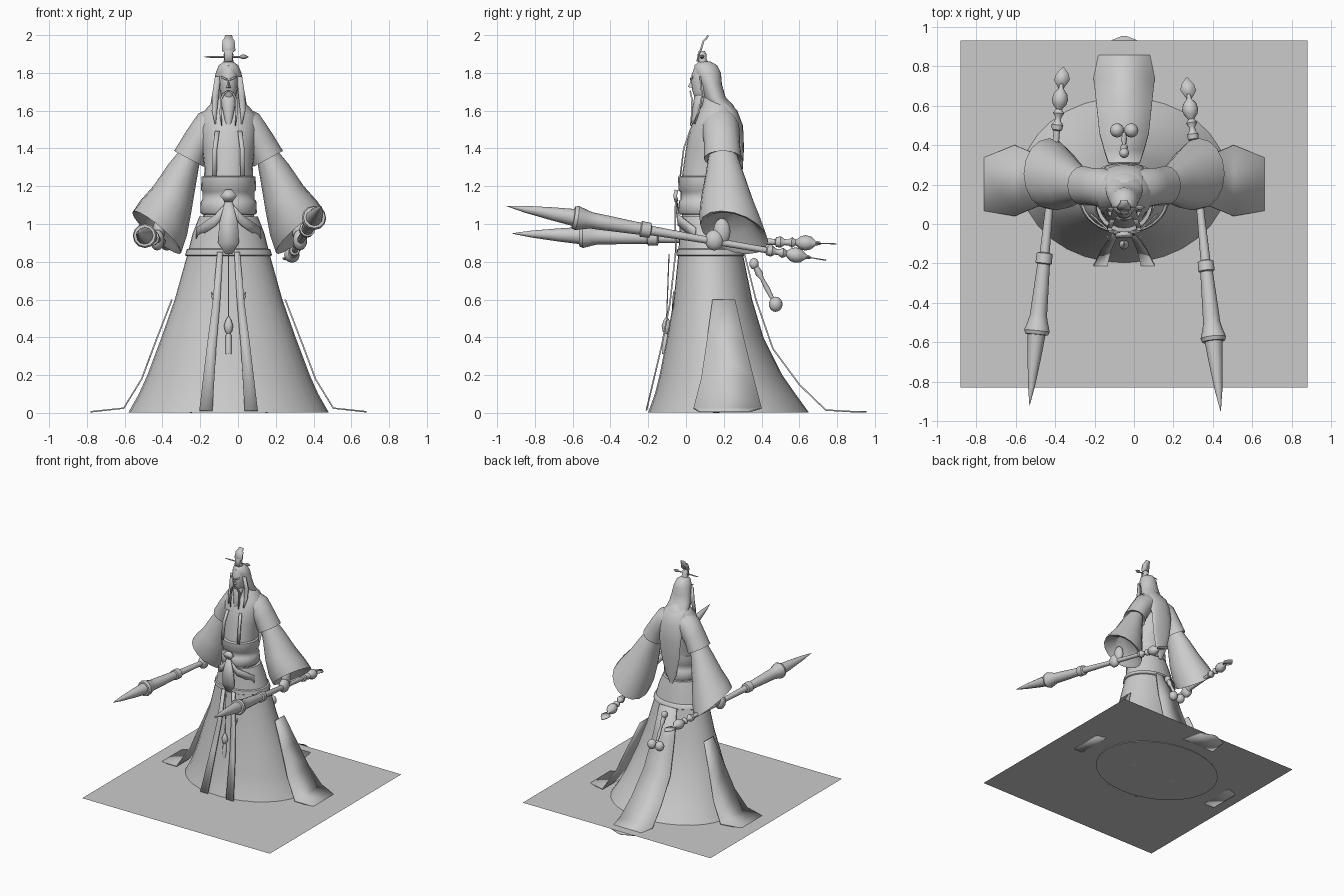
import bpy, math
from mathutils import Vector as V

CX = -0.05  # figure's centre line
mat = bpy.data.materials.new("stone grey")
mat.diffuse_color = (0.6, 0.6, 0.6, 1)


def make(name, verts, faces, angle=50):
    me = bpy.data.meshes.new(name)
    me.from_pydata([tuple(v) for v in verts], [], faces)
    me.materials.append(mat)
    ob = bpy.data.objects.new(name, me)
    bpy.context.collection.objects.link(ob)
    bpy.ops.object.select_all(action='DESELECT')
    ob.select_set(True)
    bpy.context.view_layer.objects.active = ob
    bpy.ops.object.mode_set(mode='EDIT')
    bpy.ops.mesh.select_all(action='SELECT')
    bpy.ops.mesh.normals_make_consistent(inside=False)
    bpy.ops.object.mode_set(mode='OBJECT')
    bpy.ops.object.shade_smooth_by_angle(angle=math.radians(angle))
    return ob


def loft(name, rings, n=24, angle=50):
    """Skin elliptical rings given as (centre, U, V)."""
    verts, faces = [], []
    for c, u, w in rings:
        for i in range(n):
            a = math.tau * i / n
            verts.append(V(c) + V(u) * math.cos(a) + V(w) * math.sin(a))
    for k in range(len(rings) - 1):
        for i in range(n):
            j = (i + 1) % n
            faces.append((k*n + i, k*n + j, k*n + n + j, k*n + n + i))
    faces.append(tuple(range(n)))
    faces.append(tuple(range((len(rings) - 1) * n, len(rings) * n)))
    return make(name, verts, faces, angle)


def stack(name, rows, n=24, x=CX):
    """Horizontal rings from (z, half width, front y, back y)."""
    return loft(name, [((x, (f + b) / 2, z), (r, 0, 0), (0, (b - f) / 2, 0)) for z, r, f, b in rows], n)


def lathe(name, start, end, profile, n=12):
    """Round part along an axis from (distance, radius)."""
    d = (V(end) - V(start)).normalized()
    u = d.cross(V((0, 0, 1))).normalized()
    w = u.cross(d)
    return loft(name, [(V(start) + d * t, u * r, w * r) for t, r in profile], n, 35)


def strip(name, rows, axis=(1, 0, 0), thick=0.008):
    """Cloth band through (x, y, z, half width)."""
    verts = []
    for x, y, z, h in rows:
        verts += [V((x, y, z)) - V(axis) * h, V((x, y, z)) + V(axis) * h]
    ob = make(name, verts, [(2*i, 2*i+1, 2*i+3, 2*i+2) for i in range(len(rows) - 1)])
    m = ob.modifiers.new("thickness", 'SOLIDIFY')
    m.thickness, m.offset = thick, 0
    return ob


def ball(name, c, r):
    return loft(name, [((c[0], c[1], c[2] - r[2] * math.cos(math.pi * k / 10)),
                        (max(r[0] * math.sin(math.pi * k / 10), 1e-4), 0, 0),
                        (0, max(r[1] * math.sin(math.pi * k / 10), 1e-4), 0)) for k in range(11)], 16)


# Base sheet
make("ground_sheet", [(-.88, -.83, .012), (.88, -.83, .012), (.88, .93, .012), (-.88, .93, .012)], [(0, 1, 2, 3)])

# Robe: skirt, torso, belt, hip cord
stack("skirt", [(.003, .53, -.2, .65), (.1, .475, -.165, .58), (.2, .43, -.14, .51), (.4, .355, -.1, .41),
                (.6, .285, -.065, .35), (.85, .215, -.04, .3), (.95, .19, -.035, .28), (1.04, .155, -.03, .26)], 32)
stack("torso", [(1.0, .135, -.02, .24), (1.22, .13, -.025, .245), (1.3, .128, -.015, .26), (1.4, .14, 0, .28),
                (1.5, .155, .02, .285), (1.58, .145, .055, .275), (1.63, .1, .085, .25), (1.69, .05, .09, .19)])
stack("belt", [(1.05, .14, -.03, .25), (1.06, .15, -.04, .255), (1.12, .147, -.038, .252), (1.13, .138, -.03, .245),
               (1.17, .138, -.03, .245), (1.18, .146, -.04, .25), (1.25, .143, -.042, .25), (1.255, .125, -.02, .24)])
stack("hip_cord", [(.83, .222, -.043, .306), (.835, .23, -.05, .312), (.865, .222, -.048, .306), (.87, .21, -.04, .298)], 32)
for s in (-1, 1):
    # Lapels, waist chevron and front hanging ribbons
    strip("lapel", [(CX + s*.075, -.03, 1.255, .012), (CX + s*.072, -.012, 1.4, .012), (CX + s*.06, .02, 1.49, .012)])
    strip("waist_chevron", [(CX, -.05, 1.1, .03), (CX + s*.07, -.04, 1.02, .03), (CX + s*.17, .05, .95, .03)], (0, 0, 1))
    strip("front_ribbon", [(CX + s*.045, -.055, .85, .015), (CX + s*.065, -.085, .58, .02),
                           (CX + s*.09, -.13, .35, .025), (CX + s*.12, -.21, .012, .035)])
    strip("slant_ribbon", [(CX + s*.06, -.07, .55, .012), (CX + s*.09, -.065, .63, .012)], (0, 0, 1))
    # Side trailing sash
    strip("side_sash", [(CX + s*.3, .2, .6, .06), (CX + s*.385, .21, .38, .1), (CX + s*.46, .22, .18, .14),
                        (CX + s*.555, .22, .025, .18), (CX + s*.73, .2, .006, .13)], (0, 1, 0))
    # Shoe
    ball("shoe", (CX + s*.2, .16, .04), (.045, .14, .04))
strip("waist_tab", [(CX, -.055, 1.12, .02), (CX, -.058, 1.0, .05), (CX, -.055, .9, .055), (CX, -.055, .845, .02)])
strip("belt_knot", [(CX, -.05, 1.18, .015), (CX, -.058, 1.15, .045), (CX, -.05, 1.12, .02)], thick=.02)
strip("back_sash", [(CX, .31, .84, .08), (CX, .37, .6, .1), (CX, .46, .34, .125), (CX, .6, .15, .14),
                    (CX, .74, .015, .155), (CX, .91, .005, .12), (CX, .955, .005, .01)])

# Front tassel
lathe("front_tassel", (CX, -.09, .84), (CX, -.11, .3),
      [(0, .003), (.33, .003), (.35, .015), (.38, .025), (.41, .018), (.42, .01), (.43, .015), (.53, .017)])

# Back cord with two hanging balls
ball("cord_bead", (CX, .36, .79), (.025, .025, .03))
lathe("back_cord", (CX, .36, .79), (CX, .46, .6), [(0, .012), (.06, .02), (.09, .01), (.15, .014), (.21, .01)])
for s in (-1, 1):
    ball("hanging_ball", (CX + s*.036, .475, .575), (.036, .036, .04))

# Sleeves and hands
for s in (-1, 1):
    def ring(o, y, z, ux, uz, vy, vz=0):
        return ((CX + s*o, y, z), (s*ux, 0, uz), (0, vy, vz))
    loft("upper_sleeve", [ring(.06, .18, 1.53, .02, .09, .09), ring(.115, .185, 1.5, .045, .085, .1),
                          ring(.165, .19, 1.43, .06, .06, .095), ring(.21, .195, 1.345, .078, .042, .1),
                          ring(.205, .195, 1.355, .06, .035, .08)], 16)
    loft("bell_sleeve", [ring(.2, .195, 1.37, .05, .03, .075), ring(.245, .205, 1.27, .075, .045, .1),
                         ring(.295, .215, 1.14, .1, .065, .135), ring(.345, .235, 1.03, .125, .09, .165, -.02),
                         ring(.38, .255, .955, .13, .105, .18, -.045), ring(.375, .25, .965, .11, .09, .155, -.035),
                         ring(.35, .24, 1.02, .07, .06, .1)], 16)
    ball("fist", (CX + s*.378, .15, .915), (.038, .05, .055))
    ball("wrist", (CX + s*.37, .19, .96), (.032, .045, .07))

# Spears with turned butts and flat diamond finials
SPEAR = [(0, .001), (.1, .018), (.25, .035), (.36, .045), (.361, .058), (.38, .065), (.43, .05), (.46, .043), (.5, .042),
         (.72, .032), (.725, .042), (.775, .04), (.78, .025), (1.0, .02), (1.4, .016), (1.405, .026), (1.43, .03), (1.45, .016),
         (1.47, .016), (1.49, .028), (1.51, .015), (1.535, .034), (1.56, .041), (1.59, .034), (1.615, .013), (1.64, .008)]
for tip, butt in (((-.53, -.92, .95), (-.36, .79, .895)), ((.44, -.95, 1.095), (.27, .73, .81))):
    lathe("spear", tip, butt, SPEAR)
    d = (V(butt) - V(tip)).normalized()
    rows = [(*(V(tip) + d * t), h) for t, h in ((1.615, .012), (1.66, .04), (1.69, .032), (1.725, .004))]
    strip("spear_finial", rows, thick=.006)

# Head, hair, face
stack("hair_cap", [(1.54, .1, .15, .285), (1.62, .098, .125, .255), (1.67, .09, .095, .21), (1.74, .078, .075, .19),
                   (1.8, .068, .045, .185), (1.84, .052, .045, .165), (1.86, .025, .07, .13), (1.863, .002, .095, .105)])
stack("face", [(1.65, .018, .055, .12), (1.67, .036, .045, .14), (1.71, .046, .032, .15), (1.75, .049, .028, .15),
               (1.79, .05, .03, .15), (1.83, .042, .045, .15)], 16)
make("nose", [(CX, .03, 1.77), (CX - .013, .035, 1.72), (CX + .013, .035, 1.72), (CX, .01, 1.725)],
     [(0, 1, 3), (0, 3, 2), (1, 2, 3), (0, 2, 1)])
stack("beard", [(1.47, .003, .035, .045), (1.54, .018, .03, .06), (1.62, .034, .035, .09), (1.68, .04, .045, .12),
                (1.69, .03, .05, .12)], 12)
for s in (-1, 1):
    strip("brow", [(CX + s*.008, .024, 1.765, .005), (CX + s*.04, .034, 1.778, .005)], (0, 0, 1))
    strip("moustache", [(CX + s*.004, .022, 1.705, .006), (CX + s*.025, .025, 1.69, .006), (CX + s*.04, .032, 1.66, .006),
                        (CX + s*.042, .03, 1.58, .005), (CX + s*.036, .025, 1.52, .002)])
    strip("side_lock", [(CX + s*.058, .075, 1.78, .014), (CX + s*.07, .085, 1.68, .018), (CX + s*.075, .07, 1.6, .014),
                        (CX + s*.07, .045, 1.53, .003)])
# Long hair down the back
stack("long_hair", [(1.02, .01, .262, .272), (1.1, .05, .262, .282), (1.25, .085, .265, .298), (1.4, .1, .265, .307),
                    (1.52, .105, .2, .302), (1.6, .1, .17, .272), (1.66, .085, .14, .21)], 16)

# Topknot crown and pin
stack("topknot", [(1.85, .03, .07, .12), (1.87, .024, .06, .11), (1.9, .026, .062, .108), (1.915, .012, .075, .1)], 12)
strip("crown_plate", [(CX, .06, 1.86, .022), (CX, .07, 1.91, .022), (CX, .078, 1.92, .036), (CX, .093, 1.97, .032),
                      (CX, .105, 1.98, .022), (CX, .117, 1.998, .018)], thick=.01)
lathe("hairpin", (CX - .13, .085, 1.885), (CX + .11, .085, 1.885),
      [(0, .001), (.03, .005), (.19, .005), (.2, .012), (.215, .012), (.235, .002)], 8)
